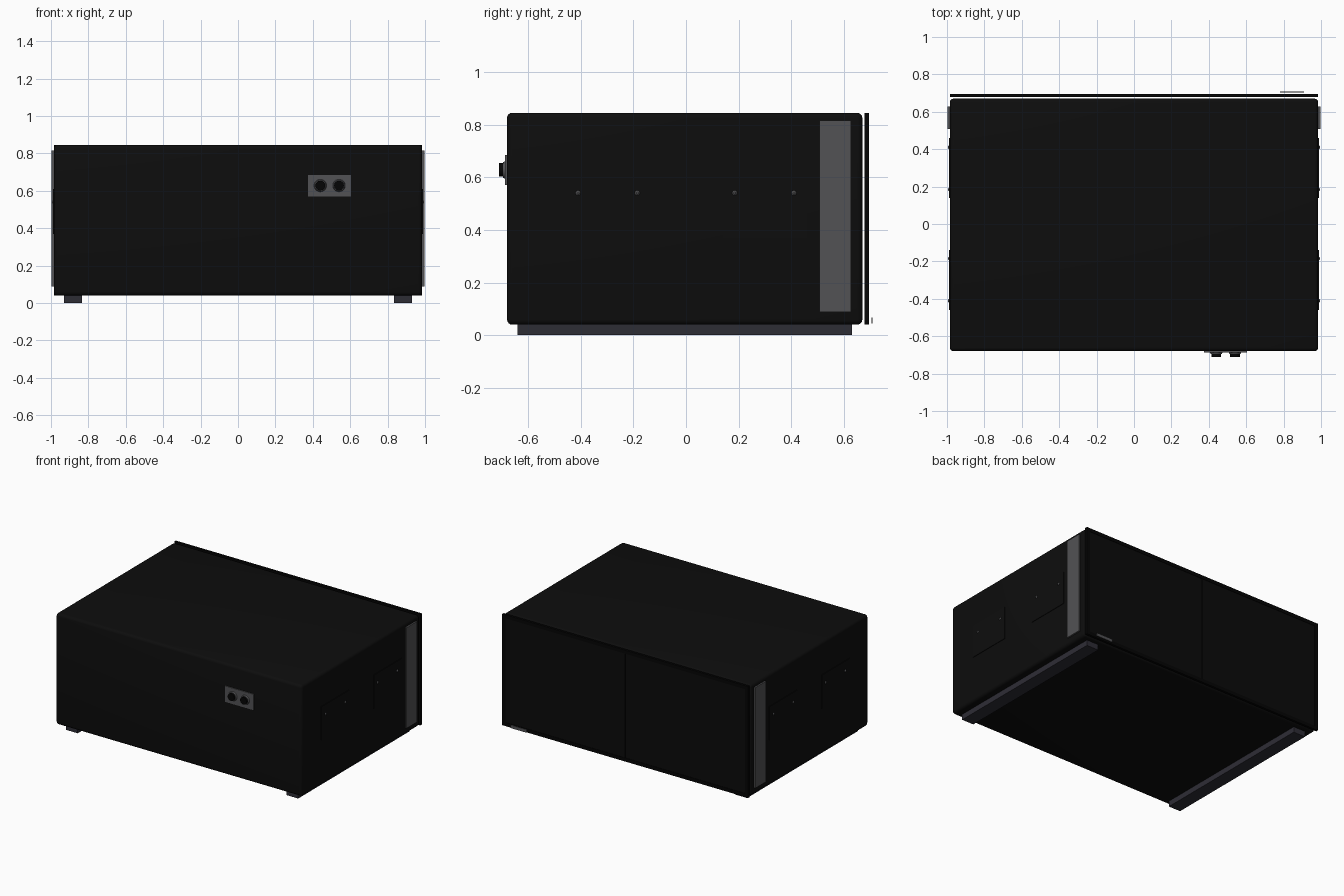
import bpy
import math
from mathutils import Matrix

if "Cube" in bpy.data.objects:
    bpy.data.objects.remove(bpy.data.objects["Cube"])


def material(name, r, g, b):
    m = bpy.data.materials.new(name)
    m.diffuse_color = (r, g, b, 1)
    m.use_nodes = True
    m.node_tree.nodes["Principled BSDF"].inputs["Base Color"].default_value = m.diffuse_color
    return m


BODY = material("cabinet black", 0.004, 0.004, 0.004)
CLOTH = material("grille cloth black", 0.003, 0.003, 0.003)
FRAME = material("deep black", 0.0015, 0.0015, 0.0015)
METAL = material("grey metal", 0.085, 0.085, 0.09)
RUBBER = material("foot rubber", 0.027, 0.026, 0.036)


def bevel(ob, width, segments):
    mod = ob.modifiers.new("bevel", 'BEVEL')
    mod.width = width
    mod.segments = segments
    bpy.context.view_layer.objects.active = ob
    bpy.ops.object.modifier_apply(modifier=mod.name)
    bpy.ops.object.shade_smooth_by_angle(angle=math.radians(35))


def box(name, x, y, z, mat, width=0, segments=3):
    """Box given by its (min, max) range on each axis."""
    bpy.ops.mesh.primitive_cube_add(size=1)
    ob = bpy.context.object
    ob.name = name
    lo, hi = zip(x, y, z)
    size = [h - l for l, h in zip(lo, hi)]
    mid = [(h + l) / 2 for l, h in zip(lo, hi)]
    ob.data.transform(Matrix.Translation(mid) @ Matrix.Diagonal((*size, 1)))
    ob.data.materials.append(mat)
    if width:
        bevel(ob, width, segments)
    return ob


def disc(name, centre, axis, r1, r2, depth, mat, sides=24):
    """Cylinder or cone whose far end points along the axis."""
    turn = {'x': (0, math.pi / 2, 0), '-x': (0, -math.pi / 2, 0),
            '-y': (math.pi / 2, 0, 0)}[axis]
    bpy.ops.mesh.primitive_cone_add(vertices=sides, radius1=r1, radius2=r2,
                                    depth=depth, location=centre, rotation=turn)
    ob = bpy.context.object
    ob.name = name
    ob.data.materials.append(mat)
    bpy.ops.object.shade_smooth_by_angle(angle=math.radians(35))
    return ob


# Cabinet with softened edges
box("cabinet", (-0.985, 0.985), (-0.68, 0.67), (0.04, 0.845), BODY, 0.02, 4)

# Grille: border frame, centre bar and two cloth panels, set off the cabinet
Y0, Y1 = 0.678, 0.695
for s, side in ((-1, "left"), (1, "right")):
    xs = sorted((s * 0.985, s * 0.96))
    box(f"grille_frame_{side}", xs, (Y0, Y1), (0.04, 0.845), FRAME)
    xs = sorted((s * 0.003, s * 0.96))
    box(f"grille_cloth_{side}", xs, (Y0 + 0.002, Y1 - 0.003), (0.065, 0.82), CLOTH)
box("grille_frame_bottom", (-0.96, 0.96), (Y0, Y1), (0.04, 0.065), FRAME)
box("grille_frame_top", (-0.96, 0.96), (Y0, Y1), (0.82, 0.845), FRAME)
box("grille_centre_bar", (-0.003, 0.003), (Y0, Y1 - 0.005), (0.065, 0.82), FRAME)
box("grille_plate", (0.78, 0.91), (0.704, 0.709), (0.045, 0.067), METAL)

for s, side in ((-1, "left"), (1, "right")):
    # Runner feet
    box(f"foot_{side}", sorted((s * 0.835, s * 0.93)), (-0.64, 0.63), (0, 0.042), RUBBER)
    # Grey side strips
    box(f"side_strip_{side}", sorted((s * 0.98, s * 0.996)), (0.507, 0.627),
        (0.088, 0.816), METAL)
    # Side plates, each with two screws
    for t, end in ((-1, "front"), (1, "back")):
        box(f"side_plate_{side}_{end}", sorted((s * 0.98, s * 0.989)),
            sorted((t * 0.14, t * 0.46)), (0.37, 0.61), BODY)
        for i, y in enumerate((0.185, 0.41)):
            disc(f"screw_{side}_{end}_{i}", (s * 0.9915, t * y, 0.54),
                 'x' if s > 0 else '-x', 0.011, 0.004, 0.007, METAL, 12)

# Connector panel with two sockets on the front
box("connector_panel", (0.375, 0.605), (-0.687, -0.675), (0.57, 0.685), METAL)
for i, x in enumerate((0.44, 0.54)):
    disc(f"socket_collar_{i}", (x, -0.691, 0.628), '-y', 0.034, 0.029, 0.01, METAL)
    disc(f"socket_{i}", (x, -0.70, 0.628), '-y', 0.026, 0.026, 0.02, FRAME)
